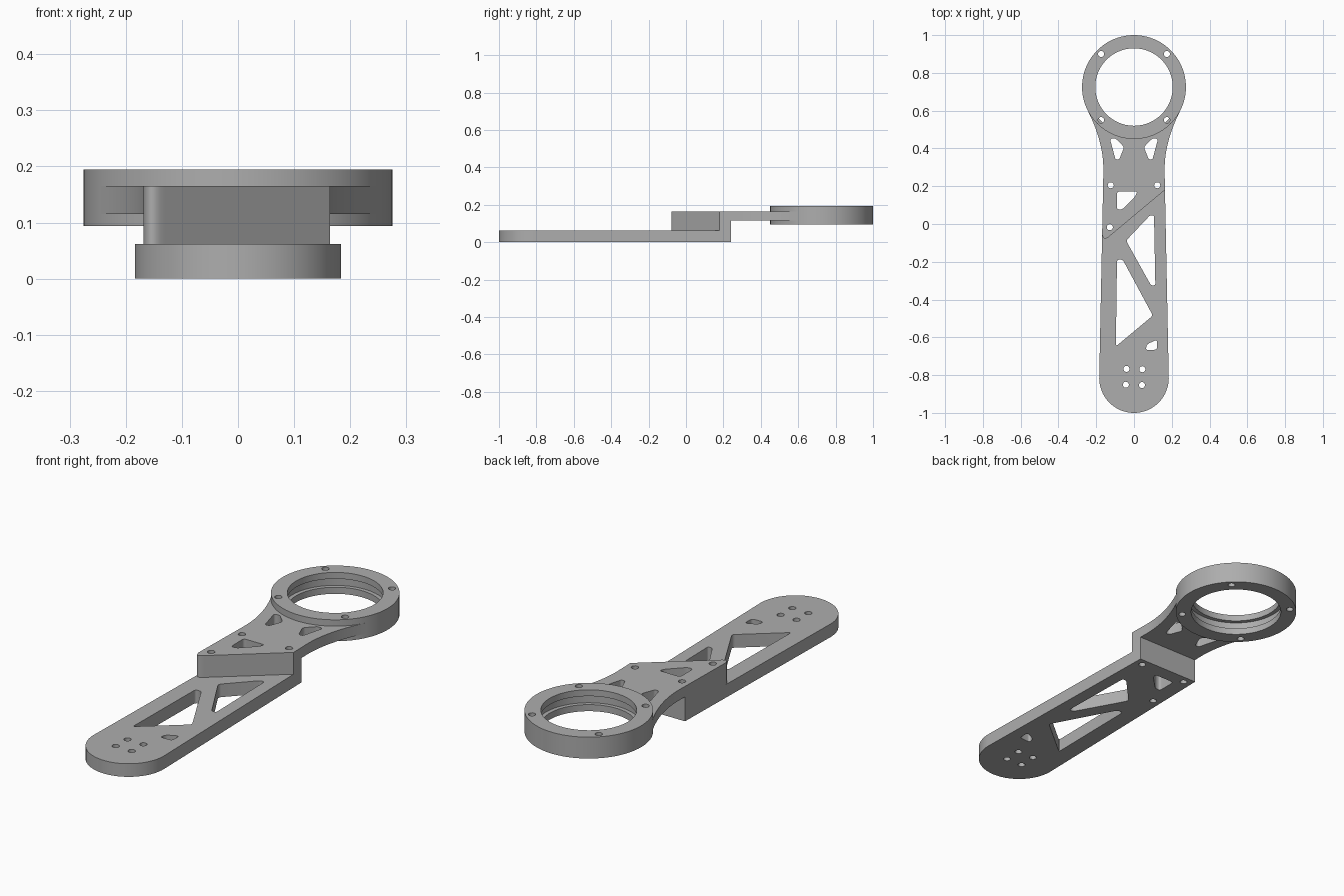
import bpy, bmesh, math
from mathutils import Vector

cube = bpy.data.objects.get("Cube")
if cube:
    bpy.data.objects.remove(cube, do_unlink=True)

GREY = (0.42, 0.42, 0.42, 1)
mat = bpy.data.materials.new("plain_grey")
mat.use_nodes = True
mat.diffuse_color = GREY
mat.node_tree.nodes["Principled BSDF"].inputs["Base Color"].default_value = GREY

RING_Y, RING_R, BORE_R, GROOVE_R = 0.725, 0.275, 0.205, 0.224
ARM_TOP, NECK_BOTTOM, TOP = 0.062, 0.115, 0.165
END_Y, END_R = -0.816, 0.184
HOLE_R = 0.016


def bezier(a, b, c, n=8):
    a, b, c = Vector(a), Vector(b), Vector(c)
    return [a * (1 - t) ** 2 + b * 2 * t * (1 - t) + c * t * t
            for t in (i / n for i in range(n + 1))]


def arc(cx, cy, r, start, end, n):
    step = (end - start) / n
    return [Vector((cx + r * math.cos(start + step * i), cy + r * math.sin(start + step * i)))
            for i in range(n + 1)]


def rounded(points, r=0.014):
    """Round every corner of a polygon."""
    pts = [Vector(p) for p in points]
    out = []
    for i, p in enumerate(pts):
        before, after = pts[i - 1] - p, pts[(i + 1) % len(pts)] - p
        d = min(r, before.length * 0.45, after.length * 0.45)
        out += bezier(p + before.normalized() * d, p, p + after.normalized() * d, 5)
    return out


def circle(x, y, r=HOLE_R):
    return arc(x, y, r, 0, math.tau, 24)[:-1]


def prisms(name, shapes):
    """One object made of upright prisms, each (outline, bottom, top)."""
    bm = bmesh.new()
    for outline, z0, z1 in shapes:
        face = bm.faces.new([bm.verts.new((p[0], p[1], z0)) for p in outline])
        grown = bmesh.ops.extrude_face_region(bm, geom=[face])["geom"]
        bmesh.ops.translate(bm, vec=(0, 0, z1 - z0),
                            verts=[v for v in grown if isinstance(v, bmesh.types.BMVert)])
    return finish(name, bm)


def finish(name, bm):
    bmesh.ops.recalc_face_normals(bm, faces=bm.faces)
    mesh = bpy.data.meshes.new(name)
    bm.to_mesh(mesh)
    bm.free()
    mesh.materials.append(mat)
    obj = bpy.data.objects.new(name, mesh)
    bpy.context.collection.objects.link(obj)
    return obj


def select(obj):
    bpy.ops.object.select_all(action="DESELECT")
    obj.select_set(True)
    bpy.context.view_layer.objects.active = obj


def cut(obj, cutter):
    cutter.hide_render = True
    mod = obj.modifiers.new("cut", "BOOLEAN")
    mod.operation, mod.solver, mod.object = "DIFFERENCE", "EXACT", cutter
    select(obj)
    bpy.ops.object.modifier_apply(modifier=mod.name)
    bpy.data.objects.remove(cutter, do_unlink=True)


def mirrored(points):
    return [(-p[0], p[1]) for p in reversed(points)]


# Arm: one silhouette from the rounded end to the ring
side = [Vector((0.164, 0.18))] + bezier((0.162, 0.28), (0.16, 0.433), (0.245, 0.6), 14)
tangent = math.atan2(0.6 - RING_Y, 0.245)
outline = arc(0, END_Y, END_R, math.pi, math.tau, 40) + side
outline += arc(0, RING_Y, 0.25, tangent, -math.pi - tangent, 30)
outline += mirrored(side)
arm = prisms("arm", [(outline, 0, TOP)])

# Diagonal step on top of the arm, and the relief under the neck
front = [(-0.5, -1.5), (0.5, -1.5), (0.5, 0.182), (0.166, 0.182)]
front += bezier((-0.13, -0.065), (-0.165, -0.098), (-0.17, -0.045)) + [(-0.5, -0.045)]
under = [(-0.5, 0.24), (0.5, 0.24), (0.5, 1.2), (-0.5, 1.2)]
cut(arm, prisms("step_cutter", [(front, ARM_TOP, 1), (under, -1, NECK_BOTTOM)]))

# Lightening pockets and screw holes through the arm
neck_pocket = [(-0.127, 0.45), (-0.1, 0.455), (-0.052, 0.407), (-0.078, 0.342), (-0.098, 0.342)]
pockets = [
    [(-0.096, -0.648), (0.1, -0.485), (-0.06, -0.188), (-0.09, -0.188)],
    [(-0.042, -0.088), (0.085, 0.046), (0.106, 0.046), (0.113, -0.325), (0.09, -0.325)],
    [(0.062, -0.668), (0.068, -0.637), (0.122, -0.612), (0.122, -0.665)],
    [(-0.09, 0.172), (0.018, 0.172), (0.008, 0.148), (-0.062, 0.077), (-0.09, 0.077)],
    neck_pocket, mirrored(neck_pocket)]
screws = [(-0.04, -0.767), (0.044, -0.769), (-0.043, -0.851), (0.042, -0.853),
          (-0.123, 0.205), (0.123, 0.205), (-0.128, -0.017)]
holes = [rounded(p) for p in pockets] + [circle(x, y) for x, y in screws]
cut(arm, prisms("hole_cutter", [(h, -1, 1) for h in holes]))

# Ring: turned profile with a groove inside the bore
profile = [(BORE_R, 0.094), (RING_R, 0.094), (RING_R, 0.195), (BORE_R, 0.195),
           (BORE_R, 0.165), (GROOVE_R, 0.165), (GROOVE_R, 0.125), (BORE_R, 0.125)]
bm = bmesh.new()
verts = [bm.verts.new((r, RING_Y, z)) for r, z in profile]
edges = [bm.edges.new((verts[i - 1], verts[i])) for i in range(len(verts))]
bmesh.ops.spin(bm, geom=verts + edges, cent=(0, RING_Y, 0), axis=(0, 0, 1),
               angle=math.tau, steps=96, use_duplicate=False)
bmesh.ops.remove_doubles(bm, verts=bm.verts, dist=0.0001)
ring = finish("ring", bm)
cut(ring, prisms("ring_hole_cutter", [(circle(sx * 0.174, RING_Y + sy * 0.175), -1, 1)
                                      for sx in (-1, 1) for sy in (-1, 1)]))

# Smooth curved walls, keep crisp edges
for obj in (arm, ring):
    select(obj)
    bpy.ops.object.shade_smooth_by_angle(angle=math.radians(30))
